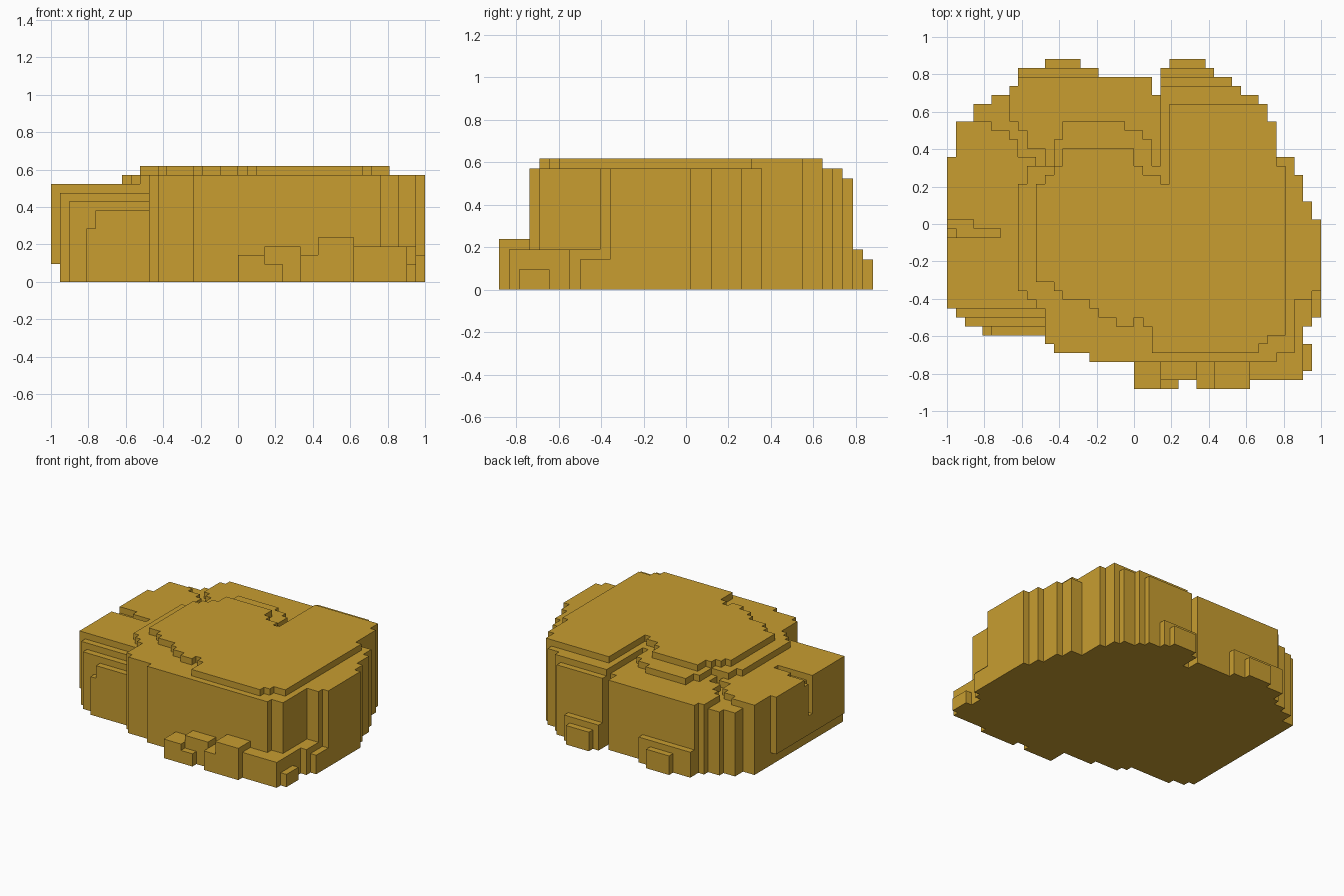
import bpy, bmesh

if "Cube" in bpy.data.objects:
    bpy.data.objects.remove(bpy.data.objects["Cube"])

C = 2 / 42  # size of one block
mat = bpy.data.materials.new("ochre")
mat.diffuse_color = (0.58, 0.34, 0.03, 1)
mat.use_nodes = True
mat.node_tree.nodes["Principled BSDF"].inputs["Base Color"].default_value = mat.diffuse_color


def slab(name, steps, z0, z1):
    """Extrude a stepped outline; each step (x, y) runs along x up to y, then sideways."""
    pts = []
    for k, (x, y) in enumerate(steps):
        pts += [(x, y), (steps[(k + 1) % len(steps)][0], y)]
    bm = bmesh.new()
    face = bm.faces.new([bm.verts.new((x * C, (y - 18.5) * C, z0 * C)) for x, y in pts])
    ext = bmesh.ops.extrude_face_region(bm, geom=[face])
    for v in ext["geom"]:
        if isinstance(v, bmesh.types.BMVert):
            v.co.z = z1 * C
    if not any(f.calc_center_median().z < z0 * C + 1e-5 for f in bm.faces):
        bm.faces.new([v for v in bm.verts if v.co.z < z0 * C + 1e-5])
    bmesh.ops.recalc_face_normals(bm, faces=bm.faces)
    me = bpy.data.meshes.new(name)
    bm.to_mesh(me)
    bm.free()
    me.materials.append(mat)
    ob = bpy.data.objects.new(name, me)
    bpy.context.collection.objects.link(ob)


def block(name, x0, x1, y0, y1, z0, z1):
    slab(name, [(x0, y0), (x1, y1)], z0, z1)


# Stepped front and right side shared by the body layers
side = [(-10, 5), (-9, 4), (-5, 3), (16, 4), (18, 10), (20, 11), (21, 19), (20, 21),
        (19, 24), (18, 26), (16, 30), (15, 32), (14, 33), (12, 34)]

# Body and its upper layers
slab("body", [(-20, 9)] + side + [(11, 35), (3, 33), (2, 35), (-13, 34), (-14, 33),
     (-16, 32), (-18, 30)], 0, 10)
slab("back_layer", side + [(11, 35), (3, 33), (2, 35), (-13, 34), (-14, 30),
     (-13, 29), (-12, 27)], 10, 11)
slab("shoulder_layer", [(-13, 11), (-12, 10), (-11, 9)] + side + [(3, 25), (2, 28),
     (1, 29), (-1, 30), (-8, 28), (-9, 25), (-12, 23)], 11, 12)
slab("top_plate", [(-11, 12), (-9, 11), (-8, 10), (-5, 9), (-4, 8), (-2, 7), (0, 8),
     (1, 7), (2, 4), (14, 5), (15, 6), (17, 25), (16, 30), (15, 32), (4, 23), (3, 24),
     (1, 25), (0, 27), (-8, 25), (-9, 24), (-10, 23)], 12, 13)

# Head cap with its slit
slab("head_cap", [(-21, 19), (-18, 18), (-15, 17), (-21, 9), (-10, 25), (-11, 26),
     (-13, 28), (-14, 29), (-16, 30), (-20, 26)], 10, 11)

# Cheeks either side of the face slot
for y0, y1, z1 in [(9, 17, 10), (17, 18, 5), (18, 26, 10)]:
    block("cheek", -21, -20, y0, y1, 2, z1)

# Rounded steps on the front of the head
for x0, y0, z1 in [(-20, 8, 10), (-19, 7, 9), (-17, 6, 6), (-16, 6, 8)]:
    block("head_step", x0, -10, y0, y0 + 1, 0, z1)

# Front toes, side foot and back feet
for name, x0, x1, y0, y1, z1 in [
        ("front_toe", 0, 3, 0, 3, 3), ("front_toe", 3, 5, 0, 3, 2),
        ("front_toe", 3, 7, 1, 3, 4), ("front_toe", 7, 9, 0, 3, 3),
        ("front_toe", 9, 13, 0, 3, 5), ("front_toe", 13, 19, 1, 4, 4),
        ("front_toe", 17, 20, 2, 5, 2), ("side_foot", 18, 19, 4, 11, 4),
        ("side_foot", 18, 20, 7, 11, 4), ("side_foot", 18, 21, 8, 11, 3),
        ("back_foot", -13, -4, 35, 36, 4), ("back_foot", -10, -6, 36, 37, 3),
        ("back_foot", 3, 9, 35, 36, 4), ("back_foot", 4, 8, 36, 37, 3)]:
    block(name, x0, x1, y0, y1, 0, z1)
